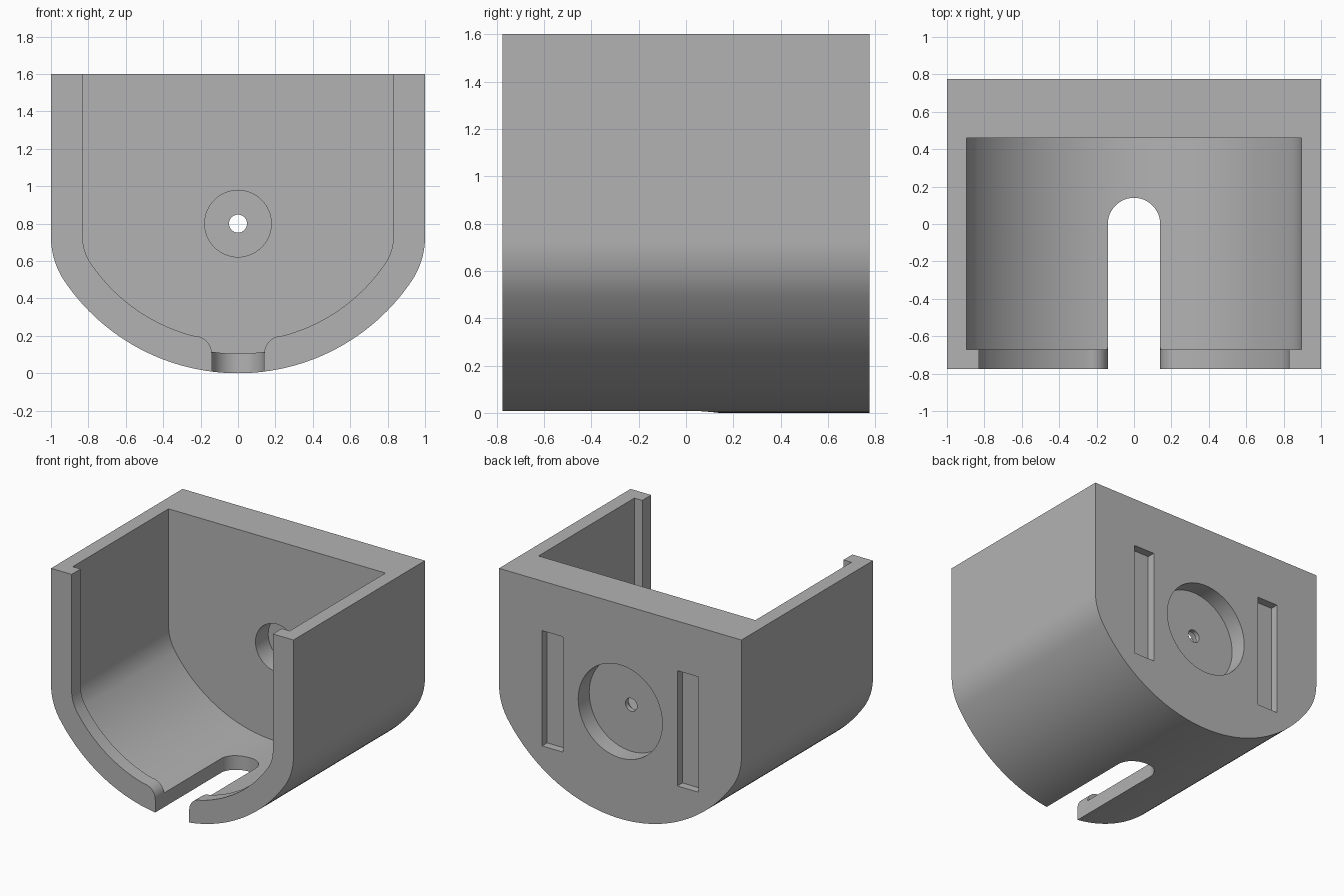
import bpy, bmesh, math
from mathutils import Matrix, Vector

cube = bpy.data.objects.get("Cube")
if cube:
    bpy.data.objects.remove(cube, do_unlink=True)

HALF_DEPTH = 0.775
TOP = 1.6
BIG_R, CORNER_R = 1.12, 0.42          # shallow belly arc and its corner blend
CORNER_X = 1 - CORNER_R
CORNER_Z = BIG_R - math.sqrt((BIG_R - CORNER_R) ** 2 - CORNER_X ** 2)
MEET = math.atan2(CORNER_Z - BIG_R, CORNER_X)   # angle where the arcs meet

grey = bpy.data.materials.new("light grey")
grey.use_nodes = True
colour = (0.45, 0.45, 0.45, 1)
grey.diffuse_color = colour
grey.node_tree.nodes["Principled BSDF"].inputs["Base Color"].default_value = colour


def arc(cx, cz, r, a, b, n):
    return [(cx + r * math.cos(a + (b - a) * i / n),
             cz + r * math.sin(a + (b - a) * i / n)) for i in range(n + 1)]


def tub(offset, top, notch=None):
    """U-shaped outline, inset from the outer shell; notch rounds the lip."""
    r = BIG_R - offset
    start = -math.pi / 2
    half = []
    if notch:
        x_in, x_out = notch
        start = -math.acos(x_out / r)
        f = x_out - x_in
        z_out = BIG_R + r * math.sin(start)
        half += arc(x_out, z_out - f, f, math.pi, math.pi / 2, 10)[:-1]
    half += arc(0, BIG_R, r, start, MEET, 32)
    half += arc(CORNER_X, CORNER_Z, CORNER_R - offset, MEET, 0, 16)[1:]
    half.append((1 - offset, top))
    left = [(-x, z) for x, z in reversed(half) if x > 1e-5]
    return left + half


def prism(name, outline, lo, hi, axis="y"):
    """Extrude an outline along y (points x,z) or along z (points x,y)."""
    bm = bmesh.new()
    place = (lambda p: (p[0], lo, p[1])) if axis == "y" else (lambda p: (p[0], p[1], lo))
    face = bm.faces.new([bm.verts.new(place(p)) for p in outline])
    grown = bmesh.ops.extrude_face_region(bm, geom=[face])["geom"]
    move = Vector((0, hi - lo, 0)) if axis == "y" else Vector((0, 0, hi - lo))
    bmesh.ops.translate(bm, vec=move, verts=[v for v in grown if isinstance(v, bmesh.types.BMVert)])
    bmesh.ops.recalc_face_normals(bm, faces=bm.faces)
    mesh = bpy.data.meshes.new(name)
    bm.to_mesh(mesh)
    bm.free()
    mesh.materials.append(grey)
    obj = bpy.data.objects.new(name, mesh)
    bpy.context.scene.collection.objects.link(obj)
    return obj


def disc(radius):
    return arc(0, 0.8, radius, 0, 2 * math.pi, 64)[:-1]


def box(x0, x1, z0, z1):
    return [(x0, z0), (x1, z0), (x1, z1), (x0, z1)]


# Solid outer shell
housing = prism("housing", tub(0, TOP), -HALF_DEPTH, HALF_DEPTH)

# Interior, front opening with rounded lip, and floor slot
slot = [(-0.14, -1)] + [(0.14, -1)] + arc(0, 0, 0.14, 0, math.pi, 24)
cutters = [
    prism("cavity_cutter", tub(0.105, 1.8), -0.67, 0.46),
    prism("front_opening_cutter", tub(0.17, 1.9, (0.14, 0.235)), -0.9, -0.66),
    prism("floor_slot_cutter", slot, -0.2, 0.5, "z"),
    # Stepped hole through the back wall
    prism("inner_counterbore_cutter", disc(0.178), 0.3, 0.61),
    prism("rear_recess_cutter", disc(0.347), 0.645, 0.9),
    prism("screw_hole_cutter", disc(0.048), 0.35, 0.95),
]
# Pair of shallow upright pockets on the back
for side, x in (("left", 0.558), ("right", -0.558)):
    cutters.append(prism(side + "_pocket_cutter", box(x - 0.087, x + 0.087, 0.37, 1.23), 0.715, 0.92))

for cutter in cutters:
    cut = housing.modifiers.new(cutter.name, "BOOLEAN")
    cut.operation = "DIFFERENCE"
    cut.solver = "EXACT"
    cut.object = cutter

# Bake the cuts and discard the cutters
bpy.context.view_layer.update()
graph = bpy.context.evaluated_depsgraph_get()
baked = bpy.data.meshes.new_from_object(housing.evaluated_get(graph))
housing.modifiers.clear()
housing.data = baked
baked.name = "housing"
for cutter in cutters:
    bpy.data.objects.remove(cutter, do_unlink=True)

bpy.ops.object.select_all(action="DESELECT")
housing.select_set(True)
bpy.context.view_layer.objects.active = housing
bpy.ops.object.shade_smooth_by_angle(angle=math.radians(25))
